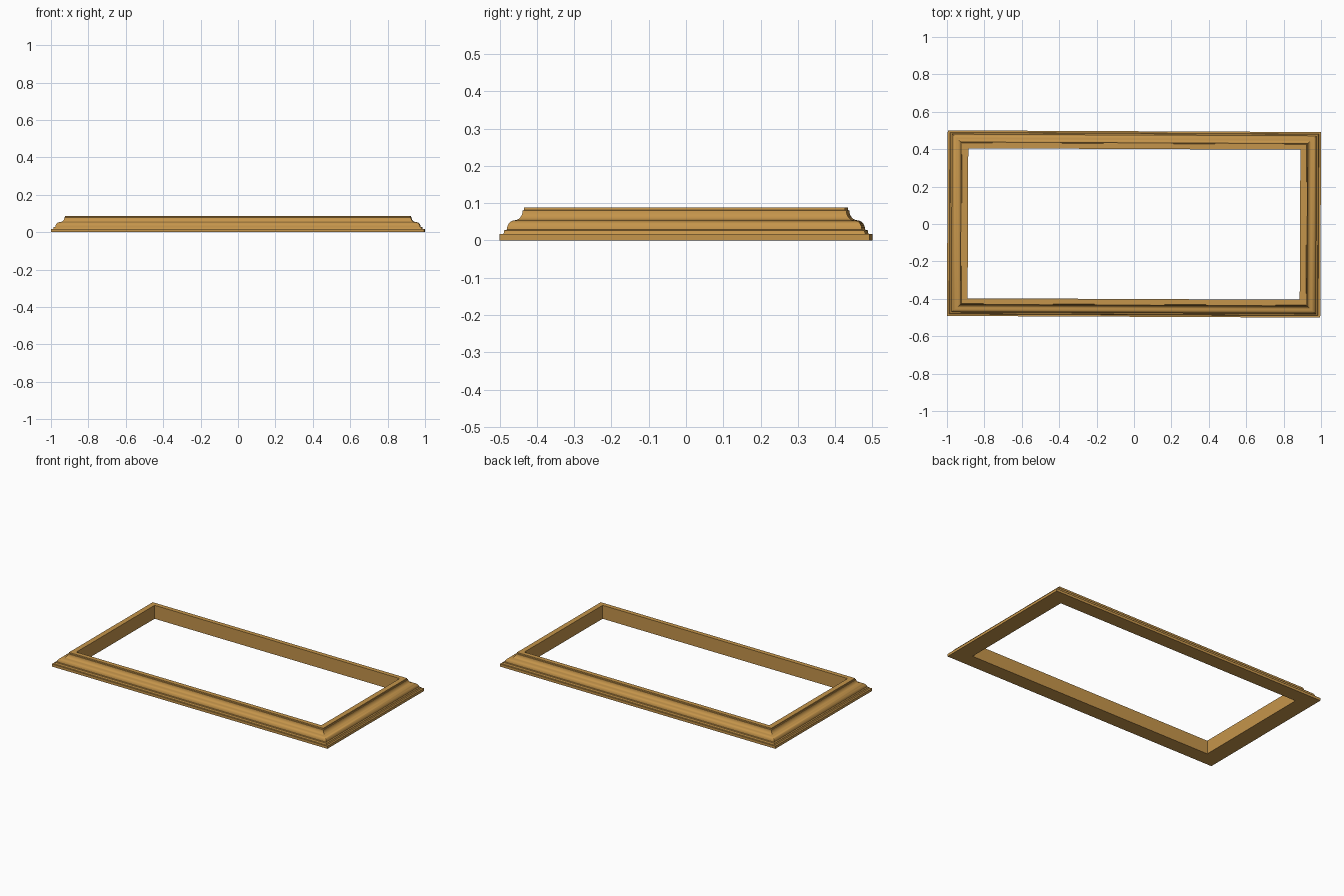
import bpy, bmesh, math
from mathutils import Matrix

if "Cube" in bpy.data.objects:
    bpy.data.objects.remove(bpy.data.objects["Cube"])

OUT_X, OUT_Y = 0.998, 0.496      # outer half sizes
STRETCH_X = 1.16                 # moulding is slightly wider on the short sides
STEPS = 6


def arc(start, end, convex):
    """Quarter ellipse between two (inset, height) points, start excluded."""
    pts = []
    for i in range(1, STEPS + 1):
        a = math.pi / 2 * i / STEPS
        u, v = (1 - math.cos(a), math.sin(a)) if convex else (math.sin(a), 1 - math.cos(a))
        pts.append((start[0] + (end[0] - start[0]) * u,
                    start[1] + (end[1] - start[1]) * v))
    return pts


# moulding profile: plinth, small fillet, ogee curve, top lip, inner wall
profile = [(0, 0), (0, 0.017), (0.010, 0.017), (0.012, 0.021), (0.013, 0.027), (0.020, 0.029)]
profile += arc((0.020, 0.029), (0.041, 0.054), True)
profile += arc((0.041, 0.054), (0.062, 0.080), False)
profile += [(0.065, 0.081), (0.066, 0.088), (0.095, 0.088), (0.095, 0)]

# sweep the profile round a mitred rectangle
bm = bmesh.new()
corners = [(-1, -1), (1, -1), (1, 1), (-1, 1)]
rings = [[bm.verts.new((sx * (OUT_X - d * STRETCH_X), sy * (OUT_Y - d), z)) for d, z in profile]
         for sx, sy in corners]
n = len(profile)
for k in range(4):
    a, b = rings[k], rings[(k + 1) % 4]
    for i in range(n):
        j = (i + 1) % n
        bm.faces.new((a[i], b[i], b[j], a[j]))
bmesh.ops.recalc_face_normals(bm, faces=bm.faces)
# the frame sits very slightly turned
bmesh.ops.transform(bm, matrix=Matrix.Rotation(-0.0045, 4, 'Z'), verts=bm.verts)

mesh = bpy.data.meshes.new("moulded_frame")
bm.to_mesh(mesh)
bm.free()
frame = bpy.data.objects.new("moulded_frame", mesh)
bpy.context.collection.objects.link(frame)

gold = bpy.data.materials.new("warm_gold_wood")
gold.diffuse_color = (0.56, 0.30, 0.07, 1)
gold.use_nodes = True
gold.node_tree.nodes["Principled BSDF"].inputs["Base Color"].default_value = gold.diffuse_color
mesh.materials.append(gold)

bpy.context.view_layer.objects.active = frame
frame.select_set(True)
bpy.ops.object.shade_smooth_by_angle(angle=math.radians(35))
